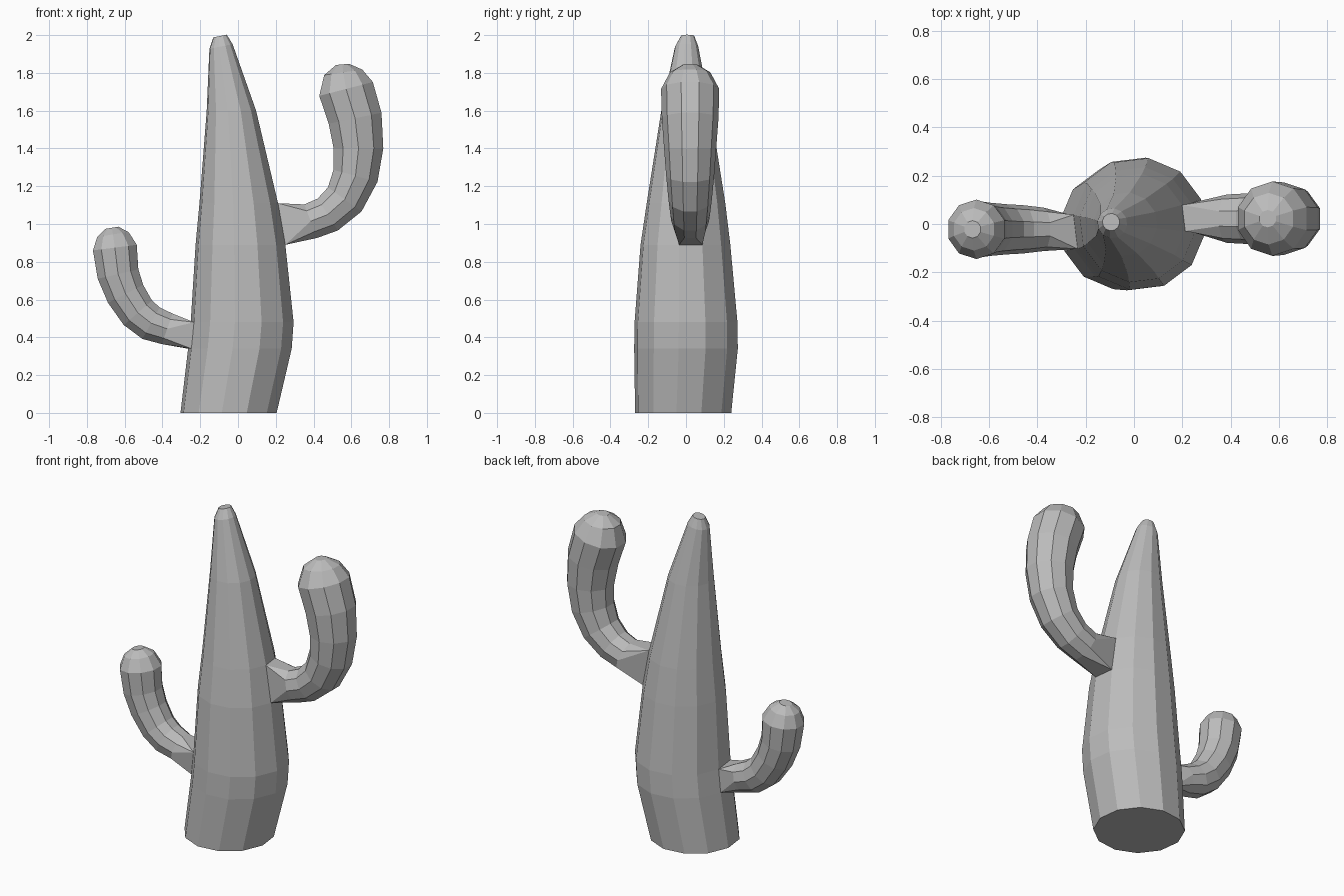
import bpy, bmesh
from math import sin, cos, radians, pi
from mathutils import Vector

default_cube = bpy.data.objects.get("Cube")
if default_cube:
    bpy.data.objects.remove(default_cube, do_unlink=True)

TRUNK_SIDES = 12
ARM_SIDES = 10

grey = bpy.data.materials.new("plain grey")
grey.use_nodes = True
colour = (0.5, 0.5, 0.5, 1)
grey.diffuse_color = colour
grey.node_tree.nodes["Principled BSDF"].inputs["Base Color"].default_value = colour

bm = bmesh.new()


def skin(ring_a, ring_b, skip=None):
    """Join two rings with faces, collapsing repeated corners."""
    count = len(ring_a)
    for i in range(count):
        if i == skip:
            continue
        j = (i + 1) % count
        corners = list(dict.fromkeys((ring_a[i], ring_a[j], ring_b[j], ring_b[i])))
        if len(corners) > 2:
            bm.faces.new(corners)


# Trunk: x, y, z, radius of each ring
trunk_rings = [
    (-0.05, -0.015, 0.0, 0.257), (0.01, 0, 0.34, 0.277), (0.022, 0, 0.48, 0.275),
    (0.013, -0.003, 0.89, 0.24), (0.004, 0, 1.11, 0.21), (-0.035, 0, 1.6, 0.132),
    (-0.09, 0.003, 1.94, 0.062), (-0.095, 0.008, 1.995, 0.036),
]
trunk = []
for x, y, z, r in trunk_rings:
    ring = []
    for i in range(TRUNK_SIDES):
        a = radians(22) + 2 * pi * i / TRUNK_SIDES
        tilt = 0.2 * r * cos(a) if z > 1.9 else 0
        ring.append(bm.verts.new((x + r * cos(a), y + r * sin(a), z + tilt)))
    trunk.append(ring)

# The arms grow out of one open facet each: trunk band -> facet number
sockets = {1: 5, 3: TRUNK_SIDES - 1}
for band in range(len(trunk) - 1):
    skin(trunk[band], trunk[band + 1], sockets.get(band))
bm.faces.new(trunk[0])
bm.faces.new(trunk[-1])


def add_arm(band, y, path):
    """Sweep a rounded arm along x, z, radius stations from a trunk facet."""
    i = sockets[band]
    j = (i + 1) % TRUNK_SIDES
    socket = [trunk[b][k] for b in (band, band + 1) for k in (i, j)]
    points = [Vector((px, y, pz)) for px, pz, r in path]
    side = Vector((0, 1, 0))
    last = None
    for k, (px, pz, r) in enumerate(path):
        along = points[min(k + 1, len(path) - 1)] - points[max(k - 1, 0)]
        normal = along.normalized().cross(side)
        if normal.z < 0 and k == 0:
            side, normal = -side, -normal
        angles = [2 * pi * (n + 0.5) / ARM_SIDES for n in range(ARM_SIDES)]
        offsets = [r * (cos(a) * normal + sin(a) * side) for a in angles]
        ring = [bm.verts.new(points[k] + o) for o in offsets]
        if last is None:
            # Each point of the first ring joins its nearest socket corner
            heights = sorted(socket, key=lambda v: v.co.z)
            low, high = heights[:2], heights[2:]
            last = []
            for o in offsets:
                pair = sorted(high if o.z > 0 else low, key=lambda v: v.co.y)
                last.append(pair[1] if o.y > -0.001 else pair[0])
        skin(last, ring)
        last = ring
    bm.faces.new(last)


# Tall arm on the left
add_arm(3, 0.022, [
    (0.385, 1.015, 0.1), (0.475, 1.05, 0.105), (0.565, 1.13, 0.115),
    (0.622, 1.255, 0.127), (0.638, 1.4, 0.138), (0.62, 1.56, 0.15),
    (0.572, 1.715, 0.154), (0.557, 1.803, 0.107), (0.553, 1.845, 0.036),
])
# Short arm on the right
add_arm(1, -0.022, [
    (-0.375, 0.445, 0.09), (-0.46, 0.475, 0.1), (-0.53, 0.53, 0.104),
    (-0.595, 0.63, 0.11), (-0.635, 0.735, 0.116), (-0.652, 0.875, 0.123),
    (-0.662, 0.945, 0.088), (-0.668, 0.98, 0.036),
])

bmesh.ops.recalc_face_normals(bm, faces=bm.faces)
mesh = bpy.data.meshes.new("cactus")
bm.to_mesh(mesh)
bm.free()
mesh.materials.append(grey)
cactus = bpy.data.objects.new("cactus", mesh)
bpy.context.collection.objects.link(cactus)
